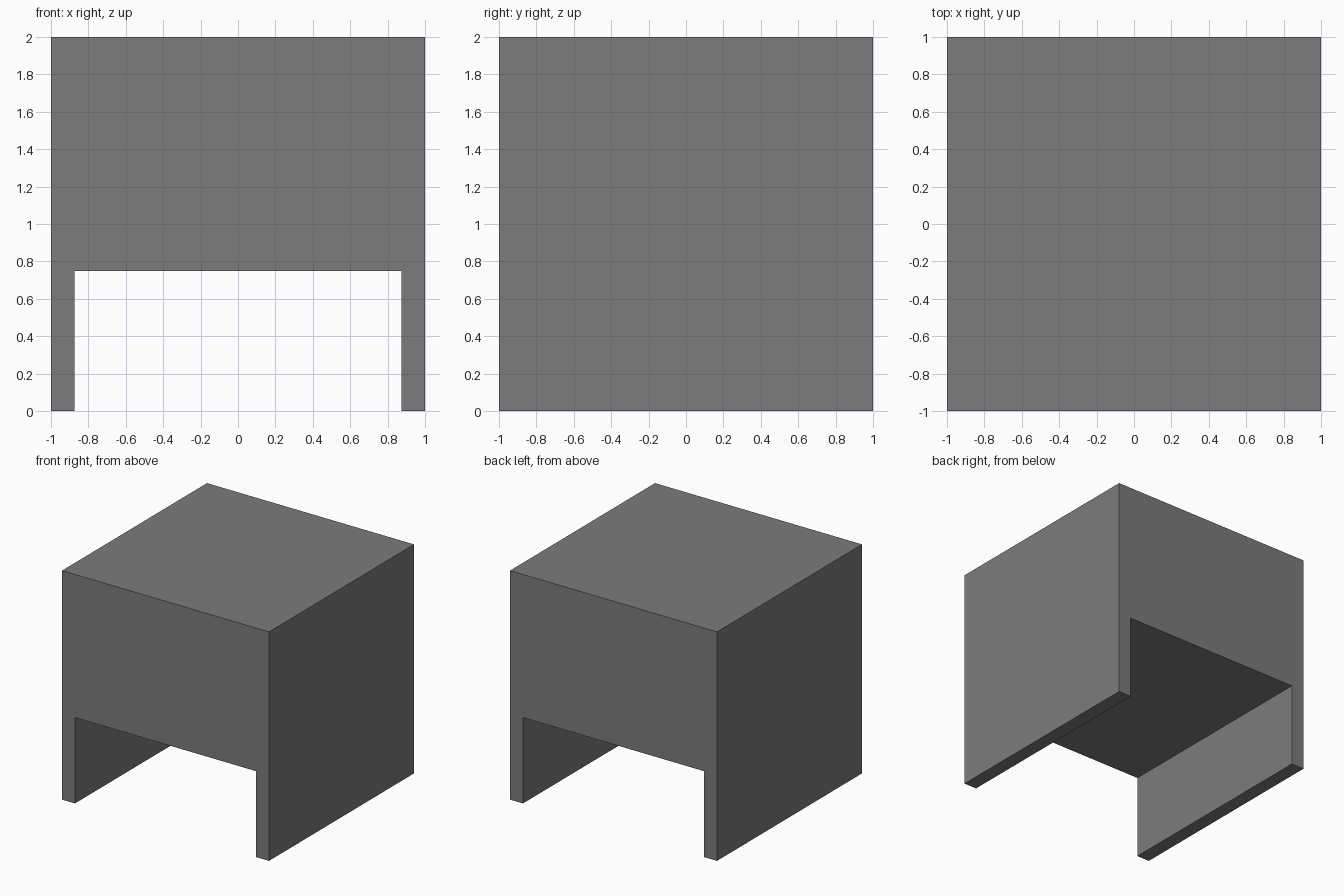
import bpy
import bmesh
from mathutils import Vector

if "Cube" in bpy.data.objects:
    bpy.data.objects.remove(bpy.data.objects["Cube"])

HALF = 1.0       # half width and half depth
HEIGHT = 2.0
INNER = 0.875    # half width of the open channel
CHANNEL = 0.75   # height of the open channel

# Single flat grey
grey = bpy.data.materials.new("mid grey")
grey.diffuse_color = (0.2, 0.2, 0.2, 1.0)
grey.use_nodes = True
grey.node_tree.nodes["Principled BSDF"].inputs["Base Color"].default_value = grey.diffuse_color

# Block with an open channel: arch profile in xz, extruded front to back
right = [(INNER, CHANNEL), (INNER, 0), (HALF, 0), (HALF, HEIGHT)]
profile = right + [(-x, z) for x, z in reversed(right)]

bm = bmesh.new()
front = bm.faces.new([bm.verts.new((x, -HALF, z)) for x, z in profile])
result = bmesh.ops.extrude_face_region(bm, geom=[front], use_keep_orig=True)
moved = [v for v in result["geom"] if isinstance(v, bmesh.types.BMVert)]
bmesh.ops.translate(bm, verts=moved, vec=Vector((0, 2 * HALF, 0)))
bmesh.ops.recalc_face_normals(bm, faces=bm.faces)

mesh = bpy.data.meshes.new("arched_block")
bm.to_mesh(mesh)
bm.free()
mesh.materials.append(grey)
block = bpy.data.objects.new("arched_block", mesh)
bpy.context.collection.objects.link(block)
